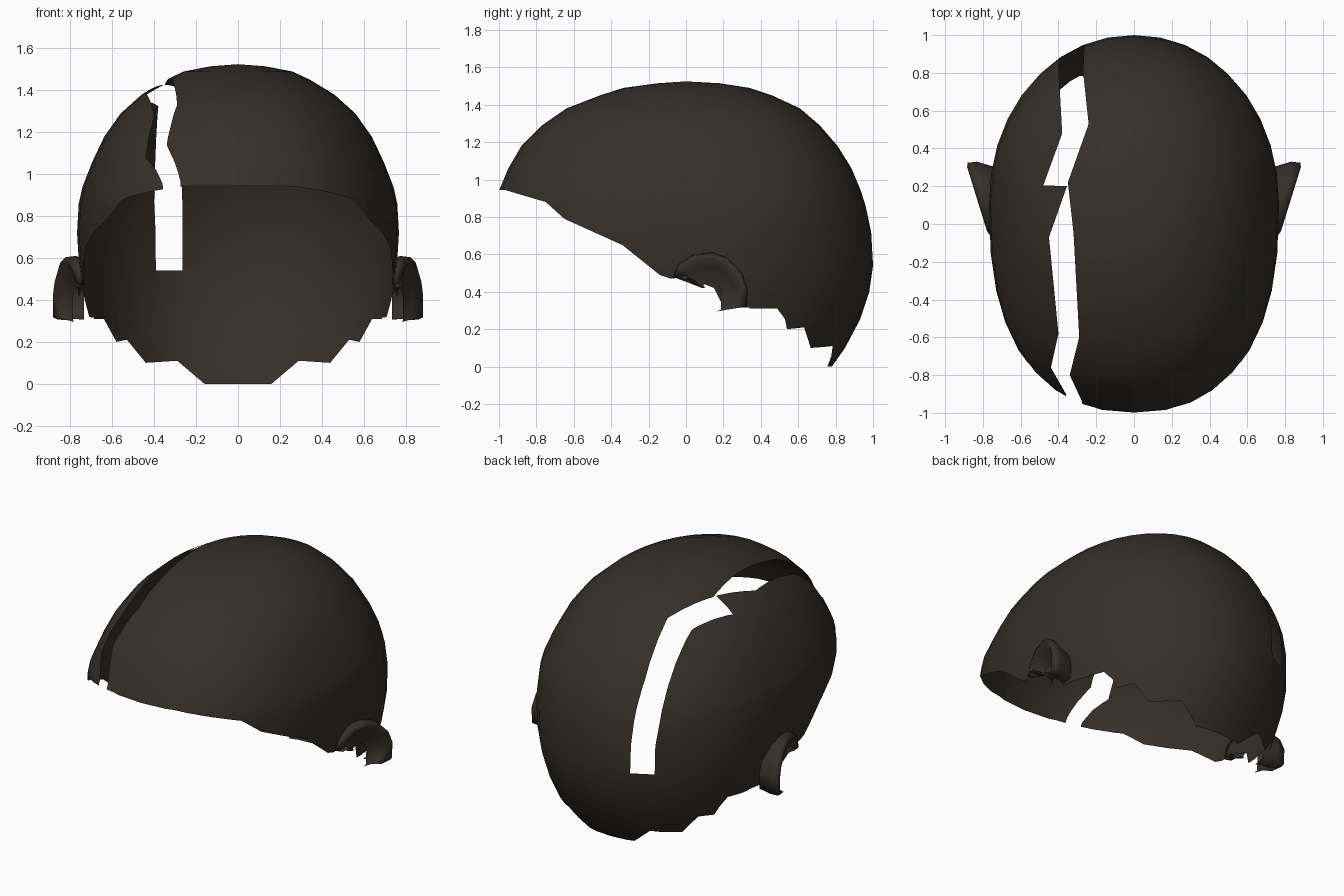
import bpy, bmesh, math
from mathutils import Vector

if "Cube" in bpy.data.objects:
    bpy.data.objects.remove(bpy.data.objects["Cube"])

mat = bpy.data.materials.new("dark_brown")
mat.diffuse_color = (0.035, 0.029, 0.023, 1)
mat.use_nodes = True
mat.node_tree.nodes["Principled BSDF"].inputs["Base Color"].default_value = mat.diffuse_color


def lerp(table, t):
    """Piecewise linear lookup in a list of (position, value)."""
    if t <= table[0][0]:
        return table[0][1]
    for (a, va), (b, vb) in zip(table, table[1:]):
        if t <= b:
            return va + (vb - va) * (t - a) / (b - a)
    return table[-1][1]


def finish(bm, name):
    bmesh.ops.recalc_face_normals(bm, faces=bm.faces)
    me = bpy.data.meshes.new(name)
    bm.to_mesh(me)
    bm.free()
    me.materials.append(mat)
    for p in me.polygons:
        p.use_smooth = True
    ob = bpy.data.objects.new(name, me)
    bpy.context.collection.objects.link(ob)
    return ob


def loft(bm, loops, closed):
    """Quads between successive loops of vertices."""
    for a, b in zip(loops, loops[1:]):
        n = len(a)
        for i in range(n if closed else n - 1):
            j = (i + 1) % n
            bm.faces.new((a[i], a[j], b[j], b[i]))


def score(bm, table, axis, val, sign=1, keep=lambda c: True):
    """Cut edges into the shell along a polyline: val coordinate as a function of axis."""
    for (a, va), (b, vb) in zip(table, table[1:]):
        faces = []
        for f in bm.faces:
            t = [v.co[axis] * sign for v in f.verts]
            if max(t) >= a and min(t) <= b and keep(f.calc_center_median()):
                faces.append(f)
        geom = set(faces)
        for f in faces:
            geom.update(f.edges)
            geom.update(f.verts)
        co, no = Vector((0, 0, 0)), Vector((0, 0, 0))
        co[axis], co[val] = a * sign, va
        no[axis], no[val] = -(vb - va) * sign, b - a
        bmesh.ops.bisect_plane(bm, geom=list(geom), dist=1e-5,
                               plane_co=co, plane_no=no.normalized())


def remove(bm, test):
    dead = [f for f in bm.faces if test(f.calc_center_median())]
    bmesh.ops.delete(bm, geom=dead, context='FACES')


# cranium rings: height, front y, back y, half width
rings = [(0, -.8, .78, .60), (.1, -.86, .85, .655), (.25, -.93, .93, .70),
         (.4, -.98, .98, .735), (.54, -1.0, 1.0, .757), (.72, -1.01, .99, .768),
         (.86, -1.01, .96, .76), (.94, -1.0, .935, .742), (1.06, -.95, .885, .695),
         (1.18, -.88, .81, .638), (1.29, -.77, .715, .56), (1.38, -.64, .61, .46),
         (1.45, -.46, .46, .345), (1.49, -.335, .34, .26), (1.515, -.15, .18, .13)]
N = 36
bm = bmesh.new()
loops = []
for z, f, b, w in rings:
    cy = lerp([(.9, .1), (1.4, 0)], z)
    loop = []
    for i in range(N):
        t = 2 * math.pi * i / N
        s, c = math.sin(t), math.cos(t)
        n = 2.08 if s > 0 else 2 + .4 * lerp([(.9, 1), (1.45, .2)], z)
        x = math.copysign(abs(c) ** (2 / n), c) * w
        y = math.copysign(abs(s) ** (2 / n), s) * (b - cy if s > 0 else cy - f)
        loop.append(bm.verts.new((x, cy + y, z)))
    loops.append(loop)
loft(bm, loops, True)
pole = bm.verts.new((0, 0, 1.525))
for i in range(N):
    bm.faces.new((loops[-1][i], loops[-1][(i + 1) % N], pole))
bmesh.ops.triangulate(bm, faces=bm.faces)

# broken lower rim: sides by y, back by |x|
Y0 = .34
side = [(-1.3, .94), (-.97, .945), (-.75, .88), (-.65, .79), (-.34, .65), (-.14, .49),
        (-.08, .47), (0, .48), (.15, .42), (.2, .32), (.36, .315)]
back = [(-.02, 0), (.16, 0), (.29, .11), (.44, .10), (.53, .21), (.58, .20), (.64, .31), (.9, .31)]
score(bm, [(-2, Y0), (2, Y0)], 0, 1)
score(bm, side, 1, 2, keep=lambda c: c.y < Y0)
for s in (1, -1):
    score(bm, back[1:], 0, 2, s, keep=lambda c: c.y > Y0 and c.x * s > 0)
remove(bm, lambda c: c.z < (lerp(side, c.y) if c.y < Y0 else lerp(back, abs(c.x))))

# long crack running from the brow over the crown to the back
left = [(-1.1, -.33), (-.9, -.36), (-.76, -.44), (-.58, -.40), (-.07, -.45), (.2, -.355),
        (.205, -.48), (.48, -.38), (.84, -.40), (1.05, -.36)]
right = [(-1.1, -.26), (-.94, -.275), (-.80, -.34), (-.6, -.29), (-.05, -.32), (.22, -.35),
         (.53, -.24), (.81, -.27), (1.05, -.26)]
near = lambda c: -.75 < c.x < -.05 and c.z > .54
score(bm, left, 1, 0, keep=near)
score(bm, right, 1, 0, keep=near)
score(bm, [(.2, -.5), (.2001, .5)], 1, 0, keep=near)
remove(bm, lambda c: c.z > .54 and lerp(left, c.y) < c.x < lerp(right, c.y))
finish(bm, "cranium_shell")

# broken upper ears: back shell, rim and hollow front
rim = [(.03, .37), (.0, .49), (-.07, .48), (-.04, .55), (.04, .60), (.14, .61), (.22, .585),
       (.30, .50), (.33, .42), (.325, .32), (.25, .31)]
for s, name in ((1, "right_ear"), (-1, "left_ear")):
    bm = bmesh.new()
    loops = []
    for k, dx in ((.85, None), (1, -.06), (.97, -.01), (.85, 0), (.65, -.045), (.25, -.06)):
        loop = []
        for y, z in rim[1:]:
            yy, zz = .14 + (y - .14) * k, .40 + (z - .40) * k
            if z < .35:
                zz = z - .02 * (1 - k)
            x = .735 if dx is None else max(.79 + .31 * yy + dx, .745)
            loop.append(bm.verts.new((s * x, yy, zz)))
        loops.append(loop)
    loft(bm, loops, False)
    finish(bm, name)
